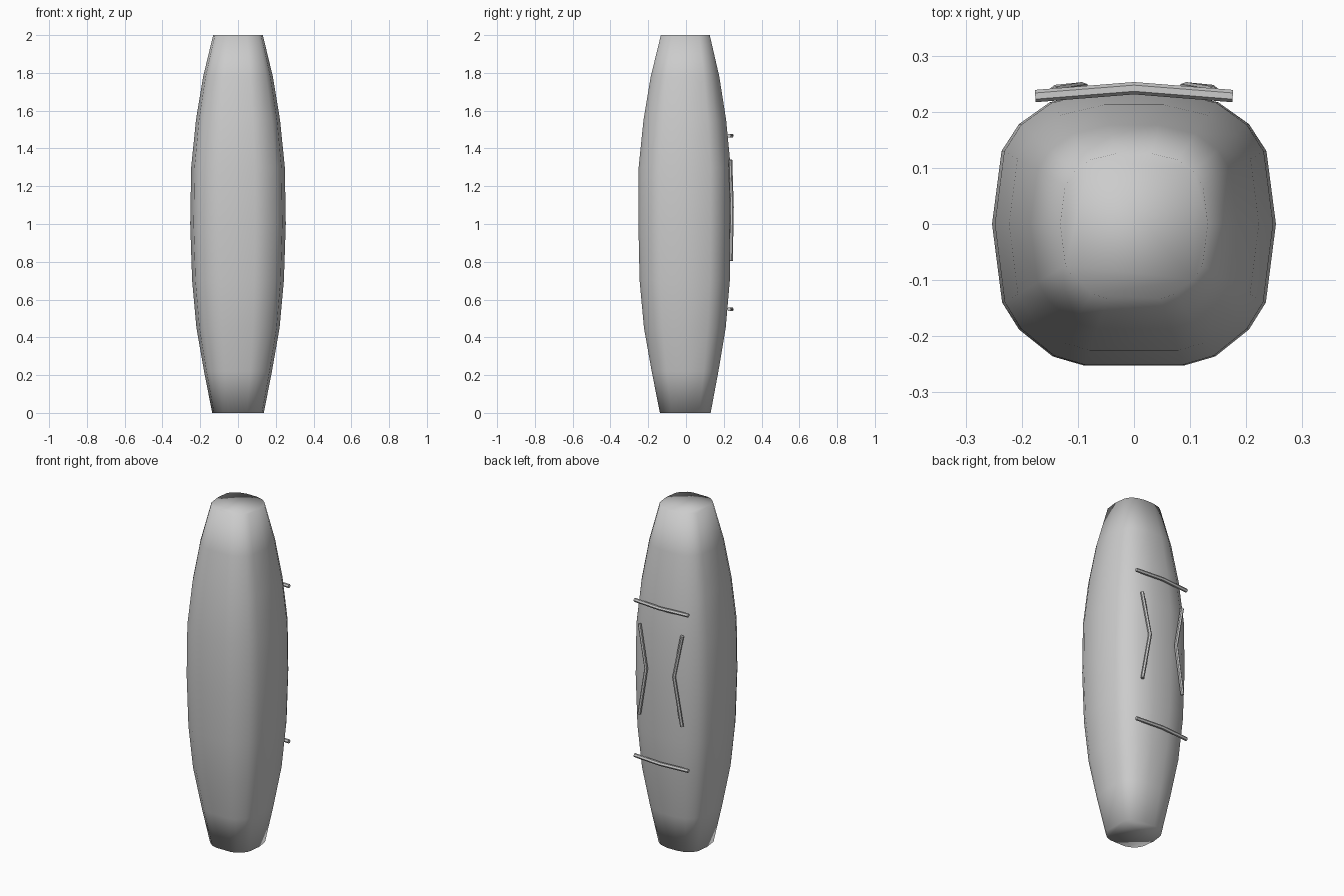
import bpy, bmesh
from math import pi, cos, sin

if "Cube" in bpy.data.objects:
    bpy.data.objects.remove(bpy.data.objects["Cube"])

def smooth(obj, angle):
    bpy.ops.object.select_all(action='DESELECT')
    obj.select_set(True)
    bpy.context.view_layer.objects.active = obj
    bpy.ops.object.shade_smooth_by_angle(angle=angle)

# Bag body: rounded-square cross-section lofted through barrel-shaped rings
section = [(-0.09, -0.252), (0.09, -0.252), (0.145, -0.236), (0.205, -0.188),
           (0.235, -0.14), (0.253, 0.0), (0.236, 0.13), (0.205, 0.178),
           (0.15, 0.217), (0.06, 0.238)]
section += [(-x, y) for x, y in reversed(section[2:])]
rings = [(0.0, 0.54), (0.22, 0.71), (0.45, 0.87), (0.7, 0.96), (1.0, 1.0),
         (1.3, 0.98), (1.55, 0.88), (1.78, 0.73), (2.0, 0.52)]

def depth_scale(s):
    return min(1.0, s * 1.015)

bm = bmesh.new()
loops = [[bm.verts.new((x * s, y * depth_scale(s), z)) for x, y in section]
         for z, s in rings]
n = len(section)
for a, b in zip(loops, loops[1:]):
    for i in range(n):
        j = (i + 1) % n
        bm.faces.new((a[i], a[j], b[j], b[i]))
bm.faces.new(loops[0][::-1])
bm.faces.new(loops[-1])
bmesh.ops.recalc_face_normals(bm, faces=bm.faces)
me = bpy.data.meshes.new("bag_body")
bm.to_mesh(me)
bm.free()
body = bpy.data.objects.new("bag_body", me)
bpy.context.collection.objects.link(body)
smooth(body, pi)

# Straps: thin six-sided tubes along short paths
def strap(name, points, radius):
    cu = bpy.data.curves.new(name, 'CURVE')
    cu.dimensions = '3D'
    cu.bevel_depth = radius
    cu.bevel_resolution = 1
    cu.use_fill_caps = True
    sp = cu.splines.new('POLY')
    sp.points.add(len(points) - 1)
    for p, co in zip(sp.points, points):
        p.co = (*co, 1)
    obj = bpy.data.objects.new(name, cu)
    bpy.context.collection.objects.link(obj)
    bpy.ops.object.select_all(action='DESELECT')
    obj.select_set(True)
    bpy.context.view_layer.objects.active = obj
    bpy.ops.object.convert(target='MESH')
    smooth(bpy.context.object, 0.9)

# Cross straps on the back
for name, z in (("upper_cross_strap", 1.468), ("lower_cross_strap", 0.548)):
    strap(name, [(-0.176, 0.228, z), (0.0, 0.242, z), (0.176, 0.228, z)], 0.011)

# Bent shoulder straps on the back
for name, s in (("left_shoulder_strap", -1), ("right_shoulder_strap", 1)):
    strap(name, [(s * 0.14, 0.235, 1.34), (s * 0.091, 0.243, 1.09),
                 (s * 0.14, 0.238, 0.805)], 0.01)
